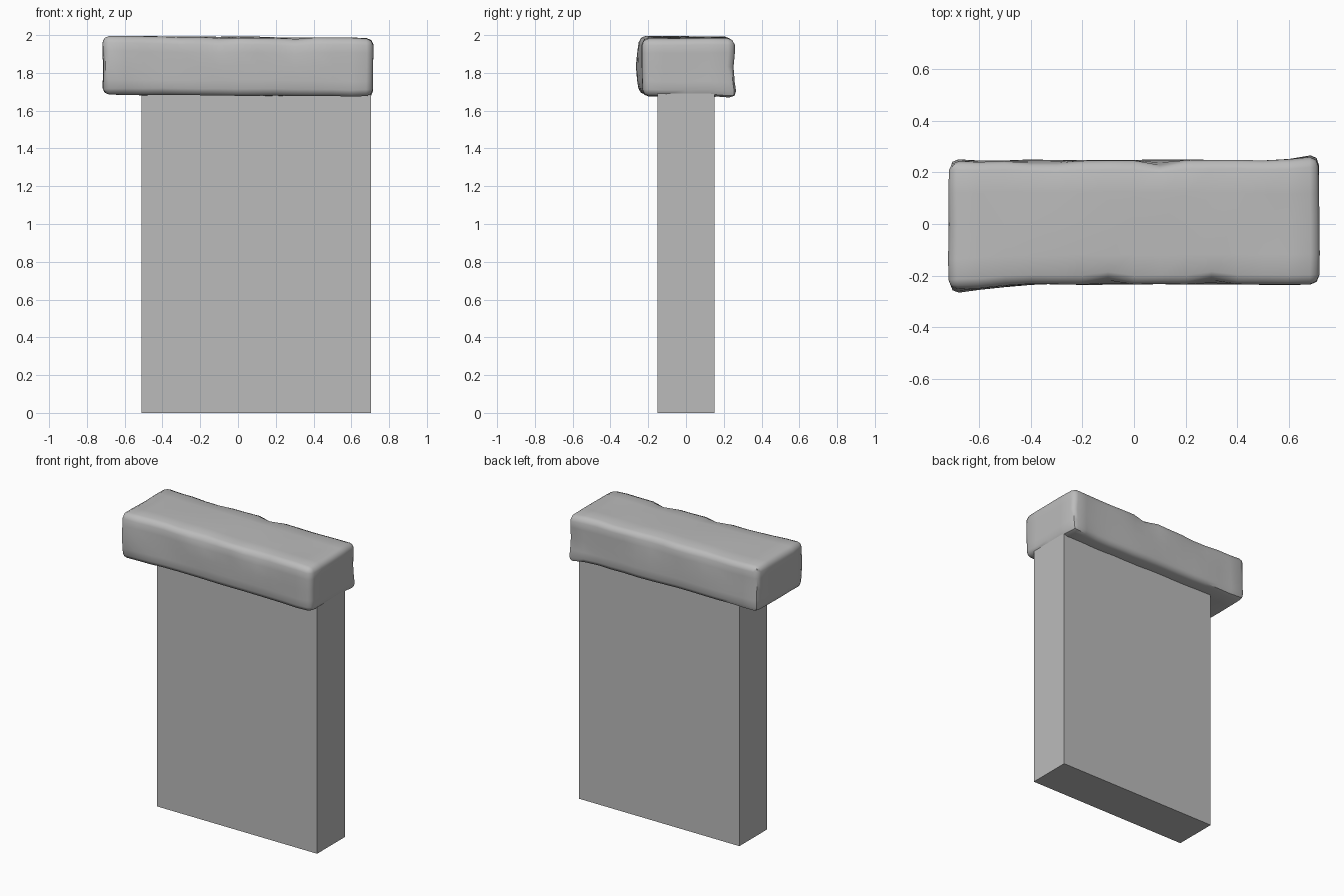
import bpy
import bmesh
from mathutils import Vector, noise

cube = bpy.data.objects.get("Cube")
if cube:
    bpy.data.objects.remove(cube, do_unlink=True)

# One grey stone colour for everything
stone = bpy.data.materials.new("grey stone")
stone.use_nodes = True
grey = (0.5, 0.5, 0.5, 1)
stone.diffuse_color = grey
stone.node_tree.nodes["Principled BSDF"].inputs["Base Color"].default_value = grey


def box(low, high):
    low, high = Vector(low), Vector(high)
    bm = bmesh.new()
    bmesh.ops.create_cube(bm, size=1)
    bmesh.ops.scale(bm, vec=high - low, verts=bm.verts)
    bmesh.ops.translate(bm, vec=(low + high) / 2, verts=bm.verts)
    return bm


def finish(bm, name):
    mesh = bpy.data.meshes.new(name)
    bm.to_mesh(mesh)
    bm.free()
    mesh.materials.append(stone)
    obj = bpy.data.objects.new(name, mesh)
    bpy.context.collection.objects.link(obj)
    return obj


def slices(bm, axis, start, step, count):
    normal = Vector((0, 0, 0))
    normal[axis] = 1
    for i in range(count):
        bmesh.ops.bisect_plane(bm, geom=bm.verts[:] + bm.edges[:] + bm.faces[:],
                               plane_co=normal * (start + i * step), plane_no=normal)


def pull(bm, centre, radius, offset):
    for v in bm.verts:
        weight = max(0, 1 - (v.co - Vector(centre)).length / radius)
        v.co += Vector(offset) * weight


# Plain upright slab
finish(box((-0.51, -0.15, 0), (0.705, 0.15, 1.72)), "pillar_slab")

# Rough hewn cap: chamfered block, cut into a grid and worn unevenly
cap = box((-0.715, -0.232, 1.68), (0.715, 0.246, 1.988))
bmesh.ops.bevel(cap, geom=cap.edges[:], offset=0.035, segments=2,
                profile=0.5, affect='EDGES')
slices(cap, 0, -0.6, 0.1, 13)
slices(cap, 1, -0.12, 0.12, 3)
slices(cap, 2, 1.76, 0.075, 3)
for v in cap.verts:
    v.co += noise.noise_vector(v.co * 5) * 0.007
    v.co.z -= 0.006 * v.co.x
pull(cap, (-0.7, -0.23, 1.82), 0.3, (0, -0.035, 0))
pull(cap, (0.69, 0.24, 1.69), 0.13, (0.005, 0.025, -0.01))
pull(cap, (0.69, 0.24, 1.93), 0.15, (0, 0.012, 0))

# Small chips along the upper edges
for x, y in ((-0.1, -0.23), (0.3, -0.23), (-0.35, 0.24), (0.1, 0.24)):
    pull(cap, (x, y, 1.97), 0.09, (0, -0.02 if y > 0 else 0.02, -0.01))
cap_obj = finish(cap, "stone_cap")

bpy.ops.object.select_all(action='DESELECT')
cap_obj.select_set(True)
bpy.context.view_layer.objects.active = cap_obj
bpy.ops.object.shade_smooth_by_angle(angle=0.8)
